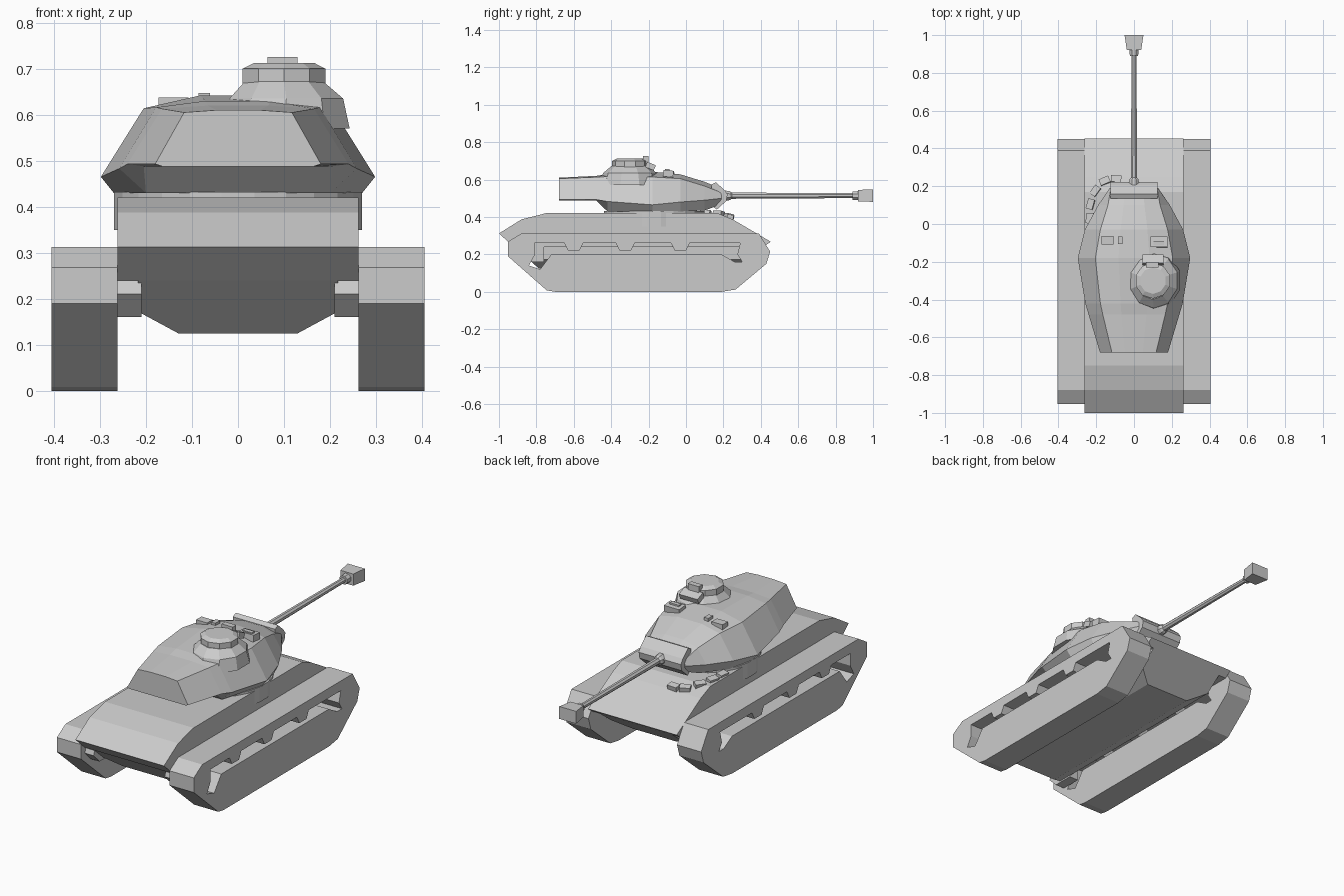
import bpy, bmesh, math
from mathutils import Matrix, Vector

if "Cube" in bpy.data.objects:
    bpy.data.objects.remove(bpy.data.objects["Cube"])


def finish(name, bm):
    bmesh.ops.recalc_face_normals(bm, faces=bm.faces)
    me = bpy.data.meshes.new(name)
    bm.to_mesh(me)
    bm.free()
    ob = bpy.data.objects.new(name, me)
    bpy.context.collection.objects.link(ob)
    return ob


def loft(name, rings):
    """Skin a list of equal-length closed rings and cap both ends."""
    bm = bmesh.new()
    rows = [[bm.verts.new(p) for p in r] for r in rings]
    n = len(rows[0])
    for a, b in zip(rows, rows[1:]):
        for i in range(n):
            j = (i + 1) % n
            bm.faces.new((a[i], a[j], b[j], b[i]))
    bm.faces.new(rows[0])
    bm.faces.new(rows[-1][::-1])
    return finish(name, bm)


def prism(name, profile, x0, x1):
    """Extrude a (y, z) side profile across x."""
    return loft(name, [[(x, y, z) for y, z in profile] for x in (x0, x1)])


def box(name, centre, size, turn=0, tilt=0):
    bm = bmesh.new()
    m = (Matrix.Translation(centre) @ Matrix.Rotation(turn, 4, 'Z')
         @ Matrix.Rotation(tilt, 4, 'X') @ Matrix.Diagonal((*size, 1)))
    bmesh.ops.create_cube(bm, size=1, matrix=m)
    return finish(name, bm)


def lathe(name, centre, steps, sides, along_y=False):
    """Stack of polygon rings, steps = (radius, offset along the axis)."""
    c = Vector(centre)
    rings = []
    for r, h in steps:
        ring = []
        for i in range(sides):
            a = 2 * math.pi * (i + 0.5) / sides
            u, v = r * math.cos(a), r * math.sin(a)
            ring.append(c + Vector((u, h, v) if along_y else (u, v, h)))
        rings.append(ring)
    return loft(name, rings)


def mirror(ob):
    m = ob.modifiers.new("mirror", 'MIRROR')
    m.use_axis = (True, False, False)


# Hull: wide upper body
prism("upper_hull", [(-1, .312), (-.88, .387), (-.75, .42), (.17, .42), (.25, .387),
                     (.453, .268), (.415, .24), (-.92, .24)], -.262, .262)

# Hull: narrow lower body with chamfered belly and sloped ends
section = [(-.217, .25), (-.217, .172), (-.13, .125), (.13, .125), (.217, .172), (.217, .25)]
loft("lower_hull", [[(x, -1 + (.312 - z) * 1.14, z) for x, z in section],
                    [(x, .453 - (.268 - z) * 1.33, z) for x, z in section]])

# Track blocks with an open slot under each fender
track = prism("track", [(-.88, .312), (-.952, .268), (-.952, .19), (-.745, .008), (-.70, 0),
                        (.19, 0), (.265, .012), (.43, .15), (.45, .215), (.39, .312)], .262, .405)
slot = [(-.84, .14), (-.81, .195), (-.81, .26)]
for y in (-.6, -.325, -.03):
    slot += [(y - .05, .26), (y - .03, .22), (y + .03, .22), (y + .05, .26)]
slot += [(.29, .26), (.275, .2), (.30, .16), (.26, .16), (.19, .2), (-.72, .2), (-.78, .12)]
cutter = prism("slot_cutter", slot, .25, .45)
cutter.hide_render = True
cutter.display_type = 'WIRE'
cut = track.modifiers.new("slot", 'BOOLEAN')
cut.operation = 'DIFFERENCE'
cut.solver = 'EXACT'
cut.object = cutter
mirror(track)

# Final drive housings between hull and tracks
drive = prism("final_drive", [(-.91, .24), (-.92, .21), (-.87, .16), (-.76, .16), (-.76, .24)], .21, .264)
mirror(drive)

# Turret ring
lathe("turret_ring", (0, -.17, 0), [(.272, .35), (.272, .432)], 24)

# Turret shell: y, bottom (z, half width), waist (z, half width), roof edge (z, half width), roof centre z
shell = []
for y, zb, wb, zm, wm, zt, wt, zc in [
        (-.68, .488, .165, .493, .18, .605, .117, .61),
        (-.48, .488, .205, .493, .24, .613, .165, .62),
        (-.42, .43, .20, .483, .258, .616, .178, .63),
        (-.18, .43, .27, .465, .298, .614, .205, .642),
        (-.03, .43, .235, .48, .26, .605, .178, .628),
        (.10, .435, .15, .49, .19, .565, .138, .588),
        (.19, .468, .11, .50, .128, .53, .122, .55)]:
    half = [(wb, zb), (wm, zm), (wt, zt), (wt * .4, zc)]
    pts = half + [(-x, z) for x, z in reversed(half)]
    shell.append([(x, y, z) for x, z in pts])
loft("turret_shell", shell)

# Commander's cupola on a flared base
loft("cupola_base", [[(cx + r * math.cos(a), -.30 + r * 1.1 * math.sin(a), z)
                      for a in [math.pi * (i + .5) / 5 for i in range(10)]]
                     for cx, r, z in [(.10, .15, .57), (.105, .13, .635), (.10, .09, .672)]])
lathe("cupola", (.10, -.30, 0), [(.095, .665), (.095, .70), (.07, .712)], 10)
box("cupola_sight", (.097, -.215, .703), (.065, .03, .044))
box("cupola_sight_hood", (.10, -.19, .672), (.11, .05, .03), 0, -.4)

# Roof fittings
box("roof_periscope", (.132, -.095, .632), (.09, .055, .035), 0, -.1)
box("periscope_cover", (.132, -.10, .65), (.055, .022, .014))
box("roof_hatch", (-.14, -.085, .622), (.065, .045, .03))
box("roof_hook", (-.073, -.085, .638), (.025, .04, .018))

# Gun mantlet
prism("mantlet", [(.135, .573), (.16, .585), (.205, .545), (.222, .52), (.215, .485),
                  (.165, .44), (.145, .455)], -.125, .125)

# Gun barrel with collar and flared muzzle brake
lathe("gun_barrel", (0, 0, .514), [(.032, .19), (.026, .235), (.018, .245), (.014, .90)], 8, True)
lathe("muzzle_collar", (0, 0, .514), [(.024, .89), (.026, .925)], 8, True)
loft("muzzle_brake", [[(-w, y, .514 - h), (w, y, .514 - h), (w, y, .514 + h), (-w, y, .514 + h)]
                      for y, w, h in [(.92, .038, .031), (1.0, .05, .033)]])

# Spare track links curving round the front left of the turret
for x, y, z, turn in [(-.235, .03, .422, 1.45), (-.23, .105, .422, 1.3), (-.205, .175, .418, .95),
                      (-.155, .228, .405, .4), (-.095, .238, .40, -.05)]:
    box("spare_track_link", (x, y, z), (.055, .035, .025), turn, -.2)
